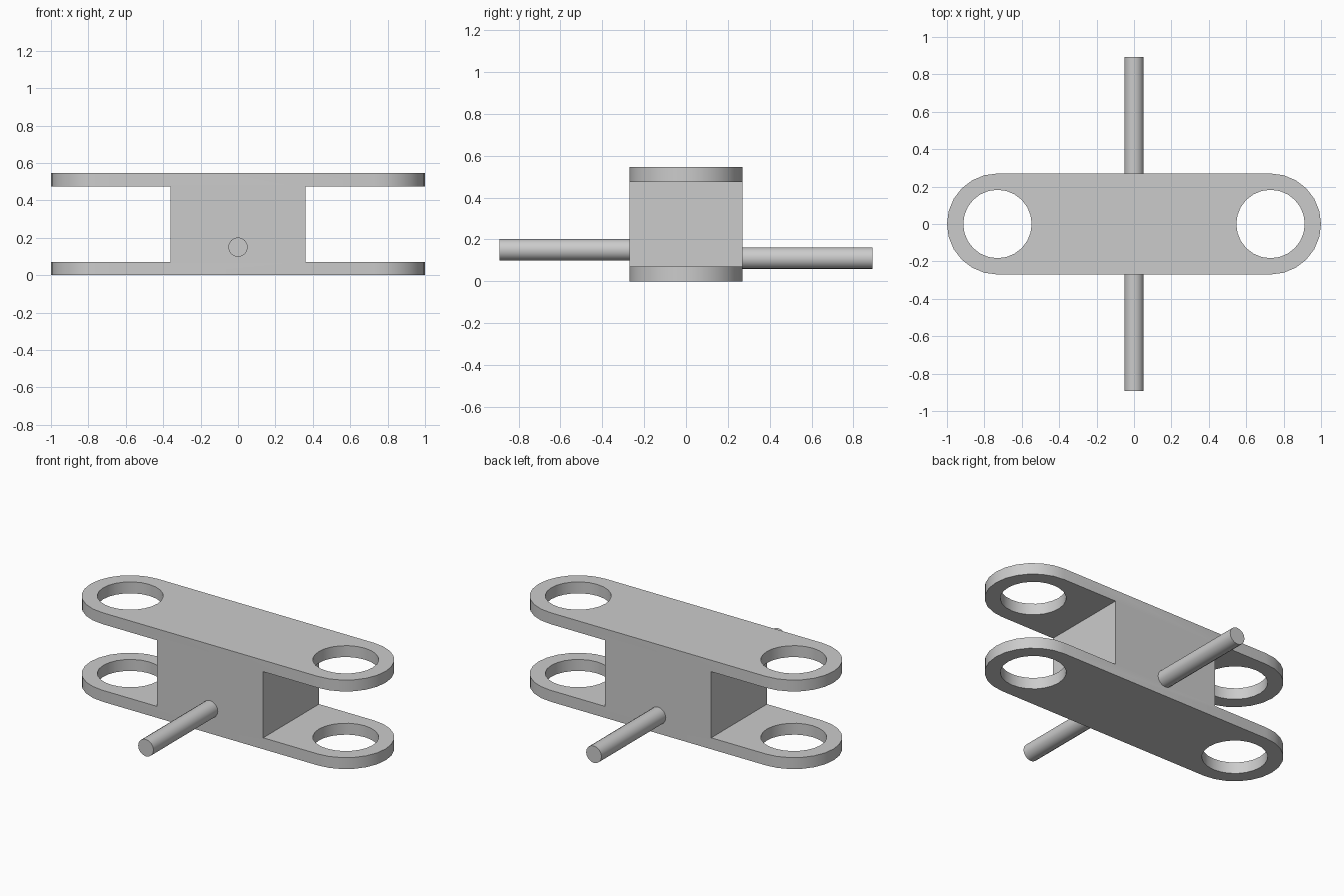
import bpy, bmesh
from math import pi, sin, cos, radians

if "Cube" in bpy.data.objects:
    bpy.data.objects.remove(bpy.data.objects["Cube"])

HEIGHT, PLATE = 0.545, 0.07      # overall height, plate thickness
EYE_X, END_R, HOLE_R = 0.73, 0.27, 0.183
BLOCK_X = 0.36

grey = bpy.data.materials.new("plain grey")
grey.use_nodes = True
colour = (0.6, 0.6, 0.6, 1)
grey.diffuse_color = colour
grey.node_tree.nodes["Principled BSDF"].inputs["Base Color"].default_value = colour


def prism(name, outline, z0, z1):
    """Extrude a flat outline from z0 to z1."""
    bm = bmesh.new()
    face = bm.faces.new([bm.verts.new((x, y, z0)) for x, y in outline])
    top = bmesh.ops.extrude_face_region(bm, geom=[face])["geom"]
    bmesh.ops.translate(bm, vec=(0, 0, z1 - z0),
                        verts=[v for v in top if isinstance(v, bmesh.types.BMVert)])
    bmesh.ops.recalc_face_normals(bm, faces=bm.faces)
    mesh = bpy.data.meshes.new(name)
    bm.to_mesh(mesh)
    bm.free()
    mesh.materials.append(grey)
    obj = bpy.data.objects.new(name, mesh)
    bpy.context.collection.objects.link(obj)
    return obj


def arc(cx, r, start, sweep, n):
    return [(cx + r * cos(start + sweep * i / n), r * sin(start + sweep * i / n))
            for i in range(n + 1)]


def smooth(obj):
    bpy.ops.object.select_all(action='DESELECT')
    obj.select_set(True)
    bpy.context.view_layer.objects.active = obj
    bpy.ops.object.shade_smooth_by_angle(angle=radians(30))


# Body: a long block with rounded ends
body = prism("link_body", arc(EYE_X, END_R, -pi / 2, pi, 12)
             + arc(-EYE_X, END_R, pi / 2, pi, 12), 0, HEIGHT)

# Cut the fork slot and the round eyes at both ends
cutters = []
for side in (-1, 1):
    a, b = side * BLOCK_X, side * 1.2
    cutters.append(prism("slot_cutter", [(a, -0.5), (b, -0.5), (b, 0.5), (a, 0.5)],
                         PLATE, HEIGHT - PLATE))
    cutters.append(prism("eye_cutter", arc(side * EYE_X, HOLE_R, 0, 2 * pi, 24)[:-1],
                         -0.1, HEIGHT + 0.1))
bpy.context.view_layer.objects.active = body
for cutter in cutters:
    cutter.hide_render = True
    mod = body.modifiers.new("cut", 'BOOLEAN')
    mod.operation, mod.solver, mod.object = 'DIFFERENCE', 'EXACT', cutter
    bpy.ops.object.modifier_apply(modifier=mod.name)
    bpy.data.objects.remove(cutter)
smooth(body)

# Pins: the front one sits slightly higher than the back one
for name, side, z in (("front_pin", -1, 0.15), ("back_pin", 1, 0.11)):
    bpy.ops.mesh.primitive_cylinder_add(vertices=16, radius=0.052, depth=0.66,
                                        location=(0, side * 0.562, z),
                                        rotation=(pi / 2, 0, 0))
    pin = bpy.context.object
    pin.name = name
    pin.data.materials.append(grey)
    smooth(pin)
